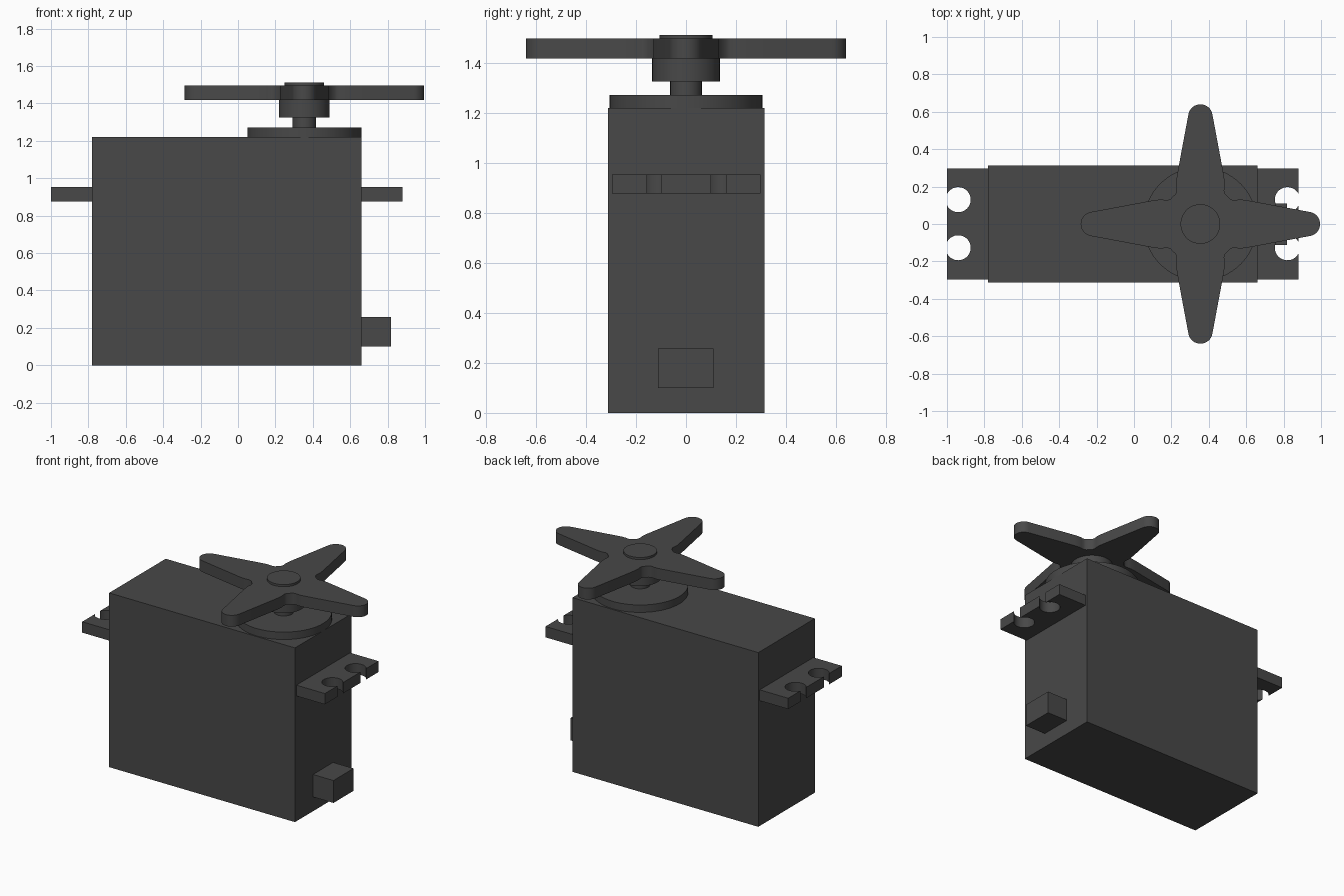
import bpy, bmesh, math

if "Cube" in bpy.data.objects:
    bpy.data.objects.remove(bpy.data.objects["Cube"])

AXIS_X = 0.355  # output shaft position

mat = bpy.data.materials.new("dark_plastic")
mat.diffuse_color = (0.065, 0.065, 0.065, 1)
mat.use_nodes = True
mat.node_tree.nodes["Principled BSDF"].inputs["Base Color"].default_value = mat.diffuse_color


def finish(name, bm, smooth=False):
    bmesh.ops.recalc_face_normals(bm, faces=bm.faces)
    me = bpy.data.meshes.new(name)
    bm.to_mesh(me)
    bm.free()
    ob = bpy.data.objects.new(name, me)
    bpy.context.collection.objects.link(ob)
    me.materials.append(mat)
    if smooth:
        bpy.ops.object.select_all(action='DESELECT')
        ob.select_set(True)
        bpy.context.view_layer.objects.active = ob
        bpy.ops.object.shade_smooth_by_angle(angle=math.radians(30))
    return ob


def prism(name, outline, z0, z1, smooth=False):
    """Extrude a closed xy outline from z0 to z1."""
    bm = bmesh.new()
    face = bm.faces.new([bm.verts.new((x, y, z0)) for x, y in outline])
    ext = bmesh.ops.extrude_face_region(bm, geom=[face])
    top = [v for v in ext["geom"] if isinstance(v, bmesh.types.BMVert)]
    bmesh.ops.translate(bm, verts=top, vec=(0, 0, z1 - z0))
    return finish(name, bm, smooth)


def arc(cx, cy, r, a0, a1, n):
    return [(cx + r * math.cos(math.radians(a0 + (a1 - a0) * i / n)),
             cy + r * math.sin(math.radians(a0 + (a1 - a0) * i / n)))
            for i in range(n + 1)]


def box(name, x0, x1, y0, y1, z0, z1):
    return prism(name, [(x0, y0), (x1, y0), (x1, y1), (x0, y1)], z0, z1)


def disc(name, r, z0, z1):
    return prism(name, arc(AXIS_X, 0, r, 0, 360, 64)[:-1], z0, z1, True)


# Case and cable outlet
box("motor_case", -0.78, 0.66, -0.312, 0.314, 0, 1.22)
box("cable_outlet", 0.66, 0.818, -0.112, 0.11, 0.10, 0.257)

# Mounting tabs with open-sided screw holes, mirrored about the case middle
edge, hole_x, hole_r = 0.88, 0.82, 0.067
open_angle = math.degrees(math.acos((edge - hole_x) / hole_r))
tab = [(0.66, -0.296), (edge, -0.296)]
for hy in (-0.127, 0.13):
    tab += arc(hole_x, hy, hole_r, -open_angle, open_angle - 360, 32)
tab += [(edge, 0.298), (0.66, 0.298)]
prism("mounting_tab_right", tab, 0.877, 0.953, True)
prism("mounting_tab_left", [(-0.12 - x, y) for x, y in tab], 0.877, 0.953, True)

# Turret, shaft, horn hub and screw cap
disc("gear_turret", 0.305, 1.22, 1.272)
disc("output_shaft", 0.063, 1.27, 1.33)
disc("horn_hub", 0.135, 1.325, 1.425)
disc("screw_cap", 0.106, 1.49, 1.512)

# Four-armed horn: one arm outline repeated by quarter turns
side = [(0.147, 0.147), (0.133, 0.16), (0.127, 0.178), (0.130, 0.20),
        (0.130, 0.225), (0.125, 0.26)]
arm = side + arc(0, 0.575, 0.065, 10, 170, 16) + [(-x, y) for x, y in side[:0:-1]]
horn = []
for k in range(4):
    c, s = [(1, 0), (0, 1), (-1, 0), (0, -1)][k]
    horn += [(AXIS_X + x * c - y * s, x * s + y * c) for x, y in arm]
prism("horn", horn, 1.418, 1.497, True)
